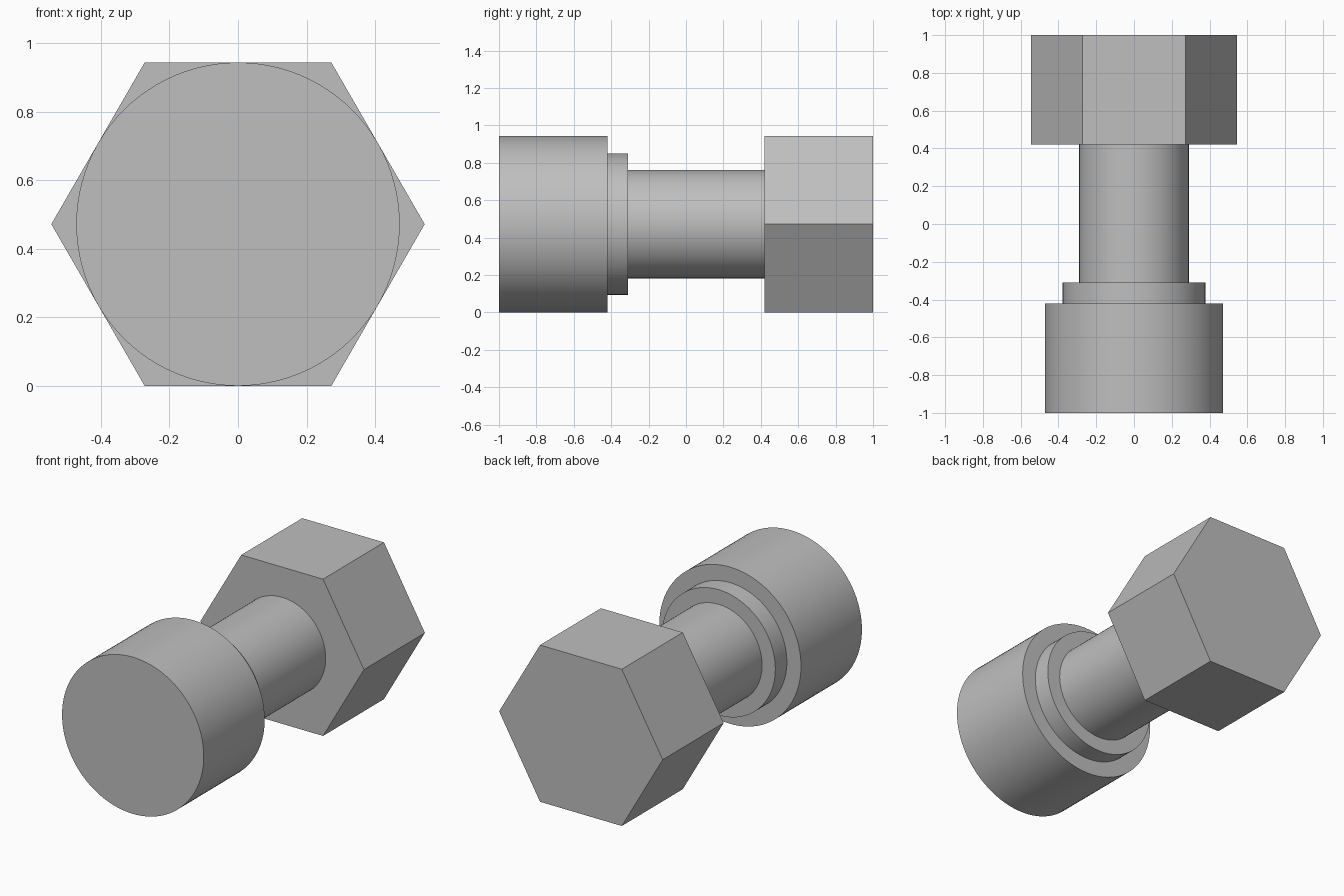
import bpy, bmesh, math

cube = bpy.data.objects.get("Cube")
if cube:
    bpy.data.objects.remove(cube, do_unlink=True)

AXIS_Z = 0.472   # height of the long axis
ROUND = 96

# Single plain grey
grey = bpy.data.materials.new("plain_grey")
grey.use_nodes = True
colour = (0.52, 0.52, 0.52, 1)
grey.diffuse_color = colour
grey.node_tree.nodes["Principled BSDF"].inputs["Base Color"].default_value = colour


def prism(name, radius, y0, y1, sides=ROUND, front=True, back=True):
    """Regular prism along y with a corner on +x; end caps optional."""
    bm = bmesh.new()
    rings = []
    for y in (y0, y1):
        rings.append([bm.verts.new((radius * math.cos(math.tau * i / sides), y,
                                    radius * math.sin(math.tau * i / sides)))
                      for i in range(sides)])
    a, b = rings
    for i in range(sides):
        j = (i + 1) % sides
        bm.faces.new((a[i], b[i], b[j], a[j]))
    if front:
        bm.faces.new(a)
    if back:
        bm.faces.new(b[::-1])
    bm.normal_update()
    mesh = bpy.data.meshes.new(name)
    bm.to_mesh(mesh)
    bm.free()
    mesh.materials.append(grey)
    obj = bpy.data.objects.new(name, mesh)
    obj.location.z = AXIS_Z
    bpy.context.collection.objects.link(obj)
    if sides == ROUND:
        bpy.ops.object.select_all(action='DESELECT')
        obj.select_set(True)
        bpy.context.view_layer.objects.active = obj
        bpy.ops.object.shade_smooth_by_angle(angle=math.radians(30))
    return obj


# Round head, collar, shaft and hexagonal head, front to back
prism("round_head", AXIS_Z, -1, -0.42)
prism("collar", 0.378, -0.42, -0.31, front=False)
prism("shaft", 0.29, -0.31, 0.42, front=False, back=False)
prism("hex_head", AXIS_Z / math.cos(math.pi / 6), 0.42, 1, sides=6)
